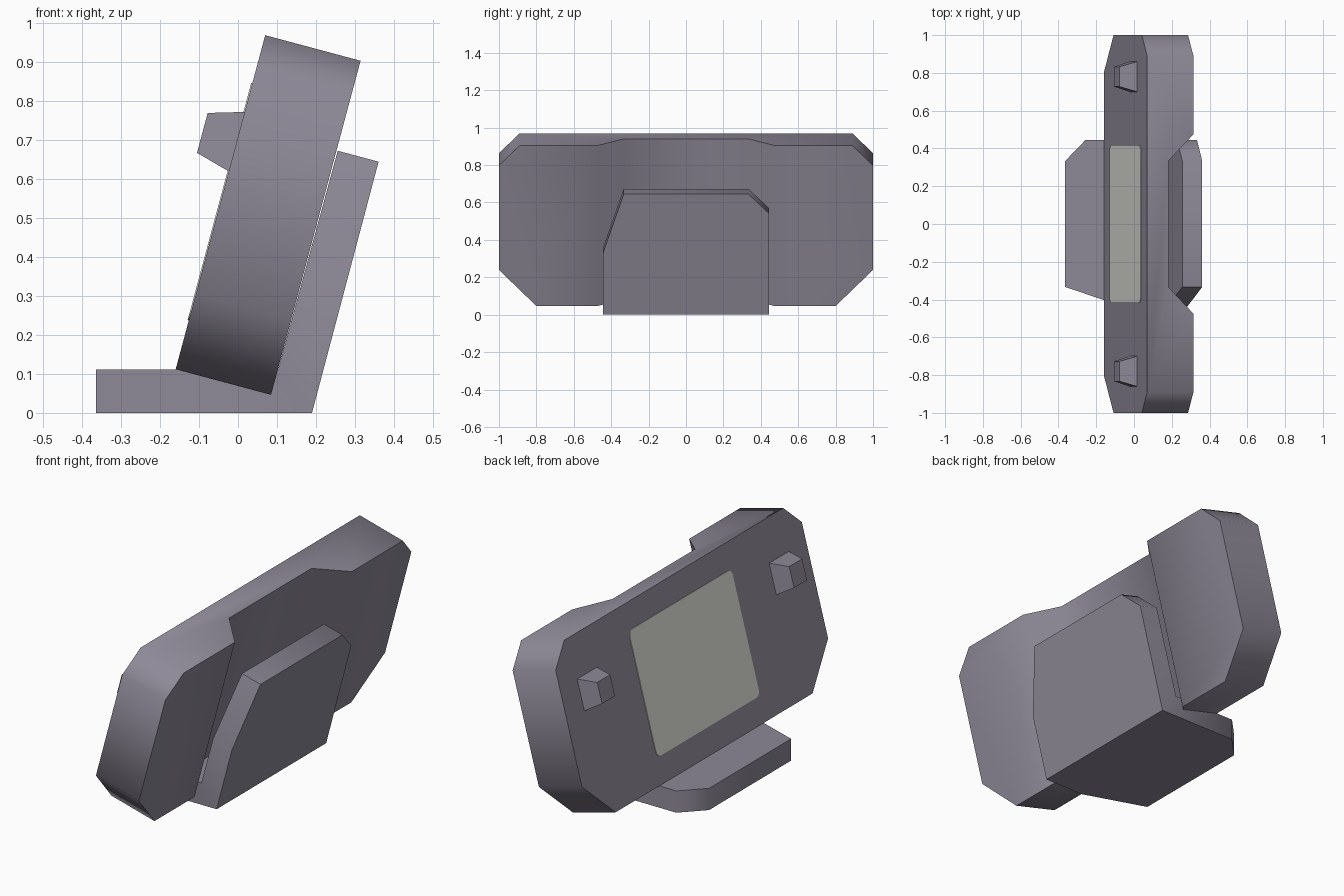
import bpy
import bmesh
from math import radians, sin, cos, pi
from mathutils import Matrix, Vector

if "Cube" in bpy.data.objects:
    bpy.data.objects.remove(bpy.data.objects["Cube"], do_unlink=True)


def material(name, rgb):
    m = bpy.data.materials.new(name)
    m.use_nodes = True
    m.diffuse_color = (*rgb, 1)
    m.node_tree.nodes["Principled BSDF"].inputs["Base Color"].default_value = (*rgb, 1)
    return m


CASING = material("purple grey", (0.27, 0.25, 0.31))
GLASS = material("pale grey", (0.72, 0.72, 0.68))

# Tilted frame: local x runs along the width, y up the slab, z through it to the back
TILT = radians(15)
WIDE = Vector((0, 1, 0))
UP = Vector((sin(TILT), 0, cos(TILT)))
BACK = Vector((cos(TILT), 0, -sin(TILT)))
CORNER = Vector((-0.16, 0, 0.112))
FRAME = Matrix.Translation(CORNER) @ Matrix((WIDE, UP, BACK)).transposed().to_4x4()


def loft(ring_a, ring_b):
    """Closed solid between two matching rings of points."""
    bm = bmesh.new()
    a = [bm.verts.new(p) for p in ring_a]
    b = [bm.verts.new(p) for p in ring_b]
    bm.faces.new(a)
    bm.faces.new(b)
    for i in range(len(a)):
        j = (i + 1) % len(a)
        bm.faces.new((a[i], a[j], b[j], b[i]))
    return bm


def clip(bm, p, q, depth, inside):
    """Slice off the corner beyond the plane through p and q, and cap it."""
    p, q = Vector(p), Vector(q)
    normal = (q - p).cross(Vector(depth)).normalized()
    if normal.dot(Vector(inside) - p) > 0:
        normal.negate()
    cut = bmesh.ops.bisect_plane(bm, geom=bm.verts[:] + bm.edges[:] + bm.faces[:],
                                 plane_co=p, plane_no=normal, clear_outer=True)
    edges = [e for e in cut["geom_cut"] if isinstance(e, bmesh.types.BMEdge)]
    bmesh.ops.edgeloop_fill(bm, edges=edges)


def finish(name, bm, mat, matrix=None):
    bmesh.ops.recalc_face_normals(bm, faces=bm.faces)
    me = bpy.data.meshes.new(name)
    bm.to_mesh(me)
    bm.free()
    if matrix:
        me.transform(matrix)
    me.materials.append(mat)
    me.shade_smooth()
    me.set_sharp_from_angle(angle=radians(50))
    ob = bpy.data.objects.new(name, me)
    bpy.context.collection.objects.link(ob)
    return ob


# Main slab: channelled cross-section run upwards, then four corners clipped
HEIGHT, THICK, CHANNEL = 0.888, 0.2535, 0.118
half = [(1, 0), (1, THICK), (0.475, THICK), (0.335, CHANNEL)]
section = half + [(-y, w) for y, w in reversed(half)]
slab = loft([(y, 0, w) for y, w in section], [(y, HEIGHT, w) for y, w in section])
for side in (-1, 1):
    for y, u, end in ((0.89, HEIGHT - 0.11, HEIGHT), (0.8, 0.2, 0)):
        clip(slab, (side, u, 0), (side * y, end, 0), (0, 0, 1), (0, 0.44, 0.1))
finish("slab_body", slab, CASING, FRAME)

# Stand: one L-shaped foot and back plate, with a long and a short clipped corner each
profile = [(-0.365, 0), (0.19, 0), (0.361, 0.645), (0.256, 0.673), (0.103, 0.112), (-0.365, 0.112)]
HALF, TOP, PLATE = 0.445, 0.333, 0.65
stand = loft([(x, -HALF, z) for x, z in profile], [(x, HALF, z) for x, z in profile])
for side, drop in ((-1, 0.33), (1, 0.108)):
    middle = (0.05, 0, 0.05)
    clip(stand, CORNER + WIDE * side * HALF + UP * (PLATE - drop),
         CORNER + WIDE * side * TOP + UP * PLATE, BACK, middle)
    clip(stand, (-0.365, side * TOP, 0), (-0.365 + drop, side * HALF, 0), (0, 0, 1), middle)
finish("stand", stand, CASING)


# Tapered pegs on the front face
def square(y, low, high, r, w):
    return [(y - r, low, w), (y + r, low, w), (y + r, high, w), (y - r, high, w)]


for name, y in (("peg_back", 0.78), ("peg_front", -0.78)):
    peg = loft(square(y, 0.526, 0.684, 0.08, 0), square(y, 0.551, 0.657, 0.0525, -0.091))
    finish(name, peg, CASING, FRAME)

# Display: thin rounded plate on the front face
R = 0.03
outline = []
for k, (sx, su) in enumerate(((1, 1), (-1, 1), (-1, -1), (1, -1))):
    for step in range(5):
        a = pi / 2 * (k + step / 4)
        outline.append((sx * (0.418 - R) + R * cos(a), 0.445 + su * (0.315 - R) + R * sin(a)))
display = loft([(y, u, 0.001) for y, u in outline], [(y, u, -0.003) for y, u in outline])
finish("display", display, GLASS, FRAME)
